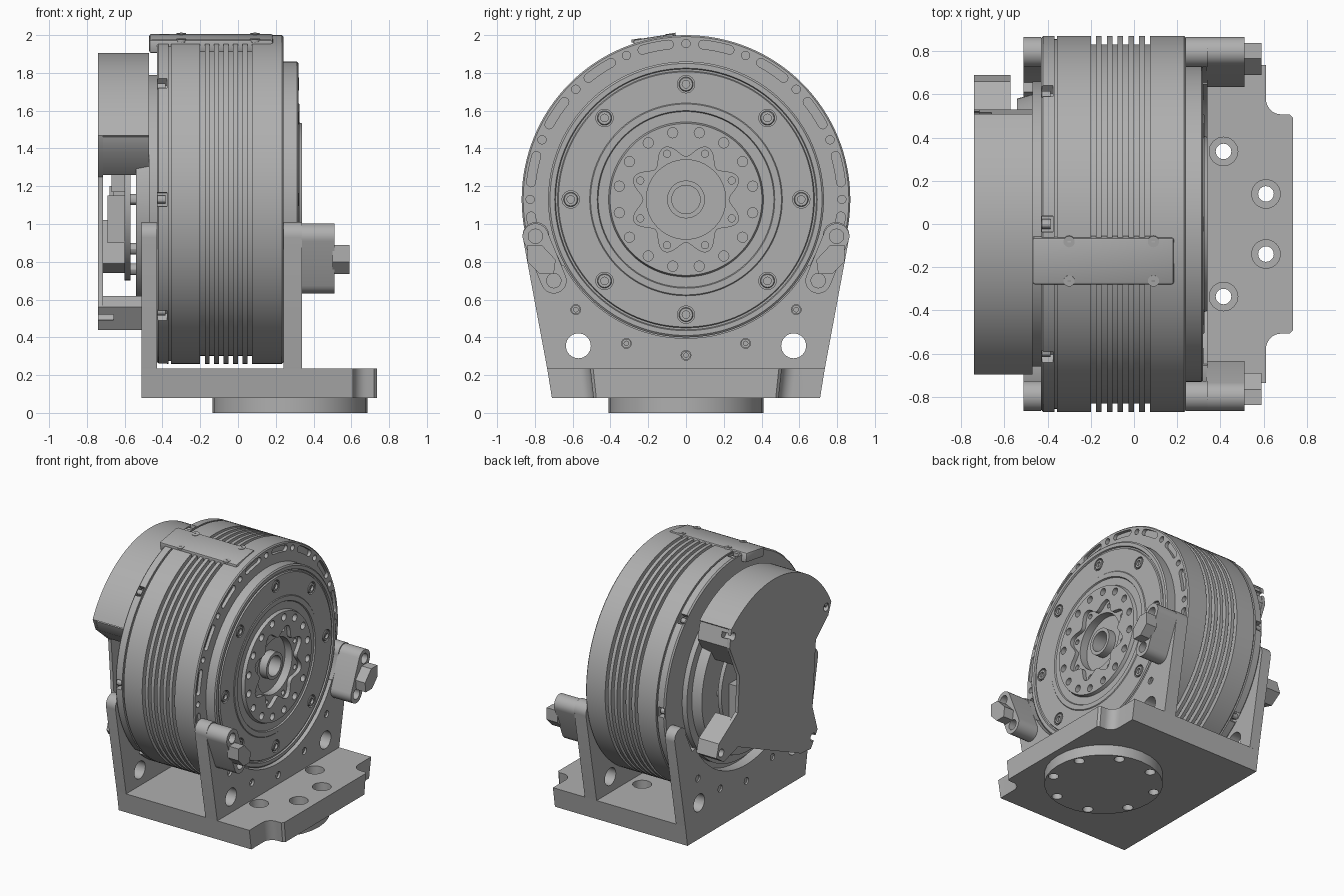
import bpy, bmesh
from math import sin, cos, pi, radians, atan2

if "Cube" in bpy.data.objects:
    bpy.data.objects.remove(bpy.data.objects["Cube"])

CZ = 1.13  # height of the drum axis, which runs along x

grey = bpy.data.materials.new("machined grey")
grey.use_nodes = True
tone = (0.43, 0.43, 0.43, 1)
grey.diffuse_color = tone
grey.node_tree.nodes["Principled BSDF"].inputs["Base Color"].default_value = tone


# A solid is a list of rings of points, skinned together and capped at both ends
def prism(pts, a, b):
    return [[(x, y, z) for y, z in pts] for x in (a, b)]


def lathe(profile, n, y=0, z=CZ):
    return [[(x, py, pz) for py, pz in circle(y, z, r, n)] for x, r in profile]


def post(x, y, r, a, b):
    return [[(px, py, h) for px, py in circle(x, y, r, 32)] for h in (a, b)]


def box(x0, x1, y0, y1, z0, z1):
    return prism([(y0, z0), (y1, z0), (y1, z1), (y0, z1)], x0, x1)


# Outlines in the y-z plane
def arc(y, z, r, start, end, n):
    angles = [radians(start + (end - start) * i / n) for i in range(n + 1)]
    return [(y + r * cos(t), z + r * sin(t)) for t in angles]


def circle(y, z, r, n=24):
    return arc(y, z, r, 0, 360, n)[:-1]


def polar(r, deg):
    return r * cos(radians(deg)), CZ + r * sin(radians(deg))


def capsule(p, q, r):
    d = atan2(q[1] - p[1], q[0] - p[0]) * 180 / pi
    return arc(*q, r, d - 90, d + 90, 12) + arc(*p, r, d + 90, d + 270, 12)


def arc_slot(r, half, deg, span):
    return (arc(0, CZ, r + half, deg - span, deg + span, 8)
            + arc(*polar(r, deg + span), half, deg + span, deg + span + 180, 8)[1:-1]
            + arc(0, CZ, r - half, deg + span, deg - span, 8)
            + arc(*polar(r, deg - span), half, deg + 180 - span, deg + 360 - span, 8)[1:-1])


def mirror(solid):
    return [[(x, -y, z) for x, y, z in ring] for ring in solid]


def make(name, solids):
    bm = bmesh.new()
    for rings in solids:
        vs = [[bm.verts.new(p) for p in ring] for ring in rings]
        n = len(vs[0])
        for a, b in zip(vs, vs[1:]):
            for i in range(n):
                j = (i + 1) % n
                bm.faces.new((a[i], a[j], b[j], b[i]))
        bm.faces.new(vs[0][::-1])
        bm.faces.new(vs[-1])
    bmesh.ops.recalc_face_normals(bm, faces=bm.faces)
    mesh = bpy.data.meshes.new(name)
    bm.to_mesh(mesh)
    bm.free()
    ob = bpy.data.objects.new(name, mesh)
    bpy.context.collection.objects.link(ob)
    return ob


def part(name, solids, *cuts, bevel=0):
    ob = make(name, solids)
    ob.data.materials.append(grey)
    bpy.ops.object.select_all(action='DESELECT')
    bpy.context.view_layer.objects.active = ob
    ob.select_set(True)
    if bevel:
        mod = ob.modifiers.new("edge", 'BEVEL')
        mod.width, mod.segments = bevel, 2
        bpy.ops.object.modifier_apply(modifier=mod.name)
    for cut in cuts:
        cutter = make("cutter", cut)
        cutter.hide_render = True
        mod = ob.modifiers.new("cut", 'BOOLEAN')
        mod.operation, mod.solver, mod.object = 'DIFFERENCE', 'EXACT', cutter
        bpy.ops.object.modifier_apply(modifier=mod.name)
        bpy.data.objects.remove(cutter)
    bpy.ops.object.shade_smooth_by_angle(angle=radians(30))
    return ob


# Drum: back step, flange, cooling grooves, front step, hub and centre tube
R = 0.87
profile = [(-.54, .44), (-.54, .58), (-.47, .6), (-.47, .66), (-.43, .66), (-.43, .86), (-.42, R),
           (-.368, R), (-.368, .855), (-.355, .855), (-.355, R)]
for i in range(6):
    x = -0.2 + 0.05 * i
    profile += [(x, R), (x, .83), (x + .024, .83), (x + .024, R)]
profile += [(.232, R), (.24, .862), (.24, .73), (.312, .73), (.32, .72), (.32, .695), (.31, .69),
            (.31, .68), (.32, .675), (.32, .51), (.325, .505), (.325, .47), (.315, .465),
            (.315, .41), (.34, .402), (.34, .21), (.25, .21), (.25, .1), (.33, .1), (.33, .075), (.2, .075)]
eighths = [45 * i for i in range(8)]
sixteenths = [22.5 * i for i in range(16)]
wave = []
for i in range(128):
    t = 360 * i / 128
    wave.append(polar(.262 + .036 * cos(radians(8 * (t - 22.5))), t))
pockets = [prism([polar(r, t + s) for r, s in ((.82, -2.4), (.92, -2.4), (.92, 2.4), (.82, 2.4))], -.425, -.375)
           for t in eighths]
face_cuts = [prism(wave, .31, .4)] + pockets
for t in sixteenths:
    face_cuts.append(prism(arc_slot(.825, .023, t + 11.25, 5), .215, .3))
    face_cuts.append(prism(circle(*polar(.825, t), .022, 16), .2, .3))
    face_cuts.append(prism(circle(*polar(.36, t + 11.25), .027, 16), .3, .4))
face_cuts += [prism(circle(*polar(.61, t), .046), .3, .4) for t in eighths]
lobe_holes = [prism(circle(*polar(.262, t + 22.5), .019, 16), .28, .4) for t in eighths]
part("drum_housing", [lathe(profile, 128)], face_cuts, lobe_holes)

# Socket-head bolts on the front ring and clamp bolts in the flange pockets
part("front_bolts", [lathe([(.295, .038), (.318, .038), (.322, .034), (.322, .02), (.305, .02)], 20, *polar(.61, t))
                     for t in eighths])
part("flange_bolts", [prism(circle(*polar(.838, t), .022, 12), -.43, -.385) for t in eighths])

# Cable cover plate on top of the drum, with four crossed screws
cover = part("top_cable_cover", [box(-.47, .185, -.11, .11, .8, .872)], bevel=.012)
screws = []
for sx in (-.3, .09):
    for sy in (-.092, .092):
        screws.append(post(sx, sy, .026, .86, .875))
crosses = [box(q[0][0][0] + .026 - .052 - a, q[0][0][0] - .026 + a, q[0][0][1] - b, q[0][0][1] + b, .871, .9)
           for q in screws for a, b in ((-.008, .004),)]
heads = part("cover_screws", screws, crosses)
for ob in (cover, heads):
    ob.rotation_euler.x = radians(9)
    ob.location = (0, -.036, CZ)

# Base slab with sloping flanks, a stepped front lip and counterbored holes
half = [(-.51, -1), (.61, -1)]
outline = [(-.51, -.71), (.61, -.71)] + arc(.68, -.56, .07, 180, 90, 8) + [(.72, -.49), (.735, -.475)]
outline += [(x, -y) for x, y in reversed(outline)]
slab = [[(x, y * s, z) for x, y in outline] for s, z in ((1, .08), (1.035, .235))]
spots = [(.275 + .363 * cos(radians(t + 22.5)), .363 * sin(radians(t + 22.5))) for t in eighths]
through = [post(x, y, .036, -.1, .4) for x, y in spots]
part("base_slab", [slab], [post(x, y, .066, .17, .4) for x, y in spots], through)
part("mounting_disc", [post(.275, 0, .41, 0, .08)], through)

# Upright plates, cradling the drum between two rounded tips
side = [(.735, .235)] + arc(.795, .94, .07, -10, 190, 16) + [(.655, .78), (.5, .8)]
cradle = side + [(-y, z) for y, z in reversed(side)]


def upright(name, x0, x1, radius):
    big = [prism(circle(s * .57, .355, .066, 32), x0 - .1, x1 + .1) for s in (-1, 1)]
    small = [prism(circle(*polar(.825, t), .026, 16), x0 - .1, x1 + .1) for t in (-135, -112.5, -90, -67.5, -45)]
    part(name, [prism(cradle, x0, x1)], [prism(circle(0, CZ, radius, 128), x0 - .1, x1 + .1)], big + small)


upright("right_upright", .24, .34, .735)
upright("left_upright", -.51, -.43, .70)
part("upright_screws", [lathe([(x, .024), (x + .03, .024), (x + .03, .012), (x + .015, .012)], 12, *polar(.825, t))
                        for x in (.295, -.5) for t in (-135, -112.5, -90, -67.5, -45)])

# Clamp blocks with a hexagonal stud on each side of the front plate
ends = [(.797, .935), (.70, .70)]
block = prism(capsule(*ends, .068), .335, .51)
stud = prism([(.70, .735), (.775, .735), (.838, .80), (.838, .89), (.765, .89), (.69, .81)], .5, .59)
holes = [prism(circle(*p, .038), .4, .6) for p in ends]
for name, flip in (("left_clamp", False), ("right_clamp", True)):
    pick = mirror if flip else list
    part(name, [pick(block)], [pick(h) for h in holes])
    part(name + "_stud", [pick(stud)])

# Rear cover: thin waisted plate, arched hood and corner feet
hood = arc(0, CZ, .775, 49, 154, 40)
waist = [(-.66, 1.38), (-.51, 1.25), (-.47, .75), (-.53, .56), (-.45, .44), (-.33, .45),
         (.43, .79), (.6, .74), (.69, .8), (.66, .9), (.43, 1.05), (.41, 1.32), (.53, 1.58)]
corners = [(-.635, 1.45), (.49, 1.655), (-.475, .52), (.63, .82)]
bores = [prism(circle(y, z, .03), -.8, -.66) for y, z in corners]
part("rear_cover_plate", [prism(hood + waist, -.74, -.715)], bores)
part("rear_cover_hood", [prism(hood + arc(0, CZ, .715, 154, 49, 40), -.73, -.47)])
feet = [[(-.69, 1.46), (-.66, 1.38), (-.52, 1.26), (-.5, 1.48), (-.6, 1.54)],
        [(.42, 1.4), (.53, 1.58), (.5, 1.71), (.4, 1.74)],
        [(-.53, .56), (-.45, .44), (-.33, .45), (-.46, .62)],
        [(.43, .79), (.6, .74), (.69, .8), (.66, .9), (.46, 1.02)]]
part("rear_cover_feet", [prism(f, -.72, x) for f, x in zip(feet, (-.47, -.47, -.51, -.57))], bores)

# Circuit board and its components under the rear cover
part("circuit_board", [prism(circle(0, CZ, .43, 48), -.60, -.57)])
parts = [box(-.69, -.6, -.36, -.2, .9, 1.15), box(-.67, -.6, -.3, -.1, 1.17, 1.3),
         box(-.68, -.6, .2, .34, .95, 1.2), box(-.66, -.6, -.1, .2, 1.0, 1.25)]
for t in eighths:
    parts.append(lathe([(-.58, .03), (-.53, .03)], 12, *polar(.37, t)))
part("board_components", parts)
